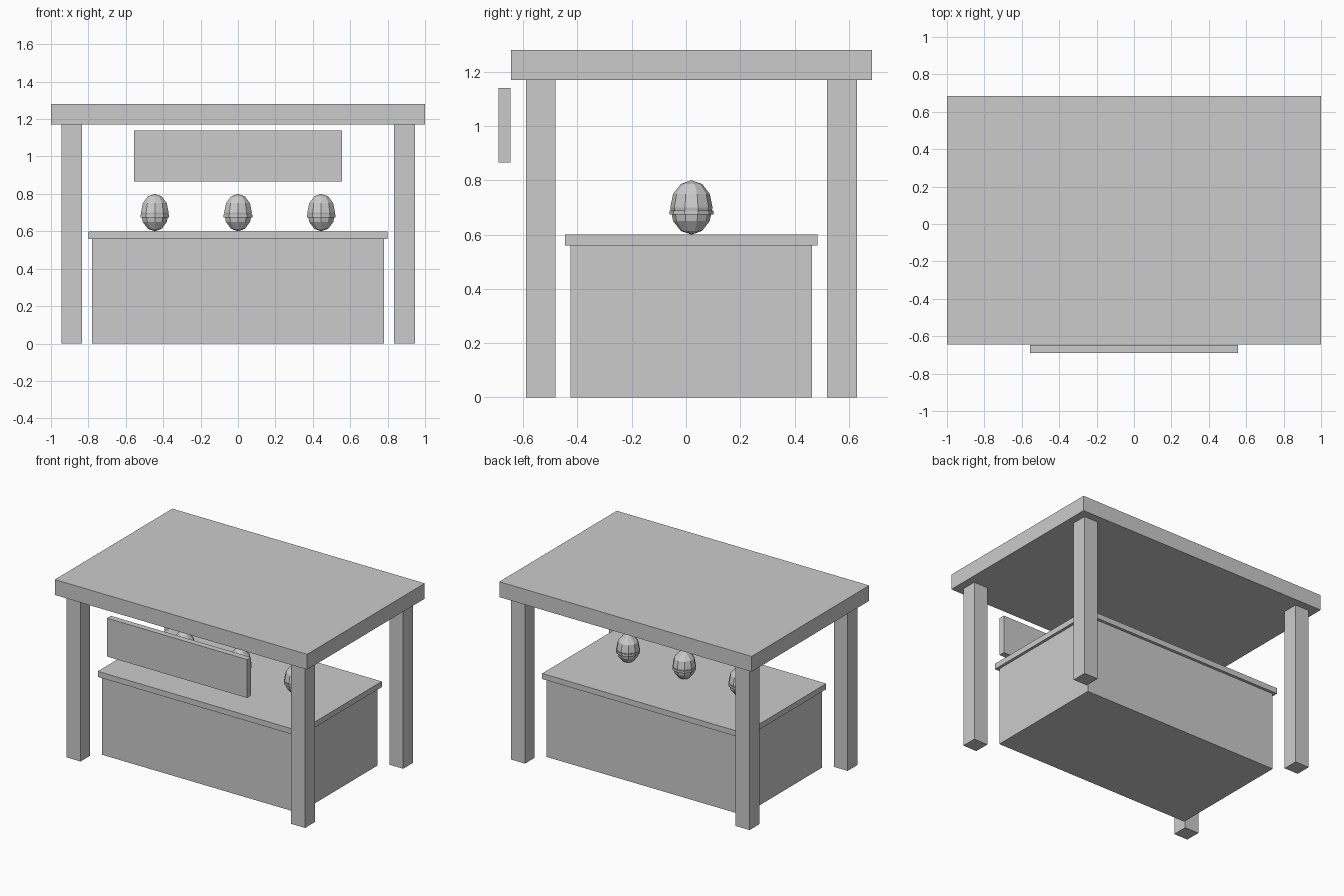
import bpy
import math

if "Cube" in bpy.data.objects:
    bpy.data.objects.remove(bpy.data.objects["Cube"], do_unlink=True)

# Single plain grey finish
grey = bpy.data.materials.new("plain_grey")
grey.use_nodes = True
color = (0.6, 0.6, 0.6, 1.0)
grey.diffuse_color = color
grey.node_tree.nodes["Principled BSDF"].inputs["Base Color"].default_value = color


def finish(name):
    obj = bpy.context.object
    obj.name = name
    obj.data.materials.clear()
    obj.data.materials.append(grey)
    bpy.ops.object.transform_apply(location=False, rotation=True, scale=True)
    return obj


def box(name, x, y, z):
    """Box given as (min, max) along each axis."""
    spans = (x, y, z)
    bpy.ops.mesh.primitive_cube_add(size=1, location=[(a + b) / 2 for a, b in spans])
    bpy.context.object.scale = [b - a for a, b in spans]
    return finish(name)


# Roof and four posts
box("roof", (-1, 1), (-0.645, 0.685), (1.17, 1.28))
for side, x in (("left", (0.835, 0.945)), ("right", (-0.945, -0.835))):
    for end, y in (("front", (-0.59, -0.48)), ("back", (0.52, 0.63))):
        box(f"{end}_{side}_post", x, y, (0, 1.17))

# Counter with overhanging top
box("counter_body", (-0.78, 0.78), (-0.425, 0.465), (0, 0.56))
box("counter_top", (-0.8, 0.8), (-0.445, 0.485), (0.56, 0.6))

# Hanging sign board
box("sign_board", (-0.555, 0.555), (-0.69, -0.647), (0.865, 1.14))

# Banded eggs displayed on the counter
SIDES = 10
for label, x in (("right", -0.445), ("middle", 0), ("left", 0.445)):
    bpy.ops.mesh.primitive_uv_sphere_add(segments=SIDES, ring_count=6, radius=1,
                                         location=(x, 0.02, 0.7))
    bpy.context.object.scale = (0.078, 0.078, 0.1)
    finish(f"{label}_egg")
    bpy.ops.mesh.primitive_cylinder_add(vertices=SIDES, radius=0.081, depth=0.015,
                                        location=(x, 0.02, 0.681))
    finish(f"{label}_egg_band")
